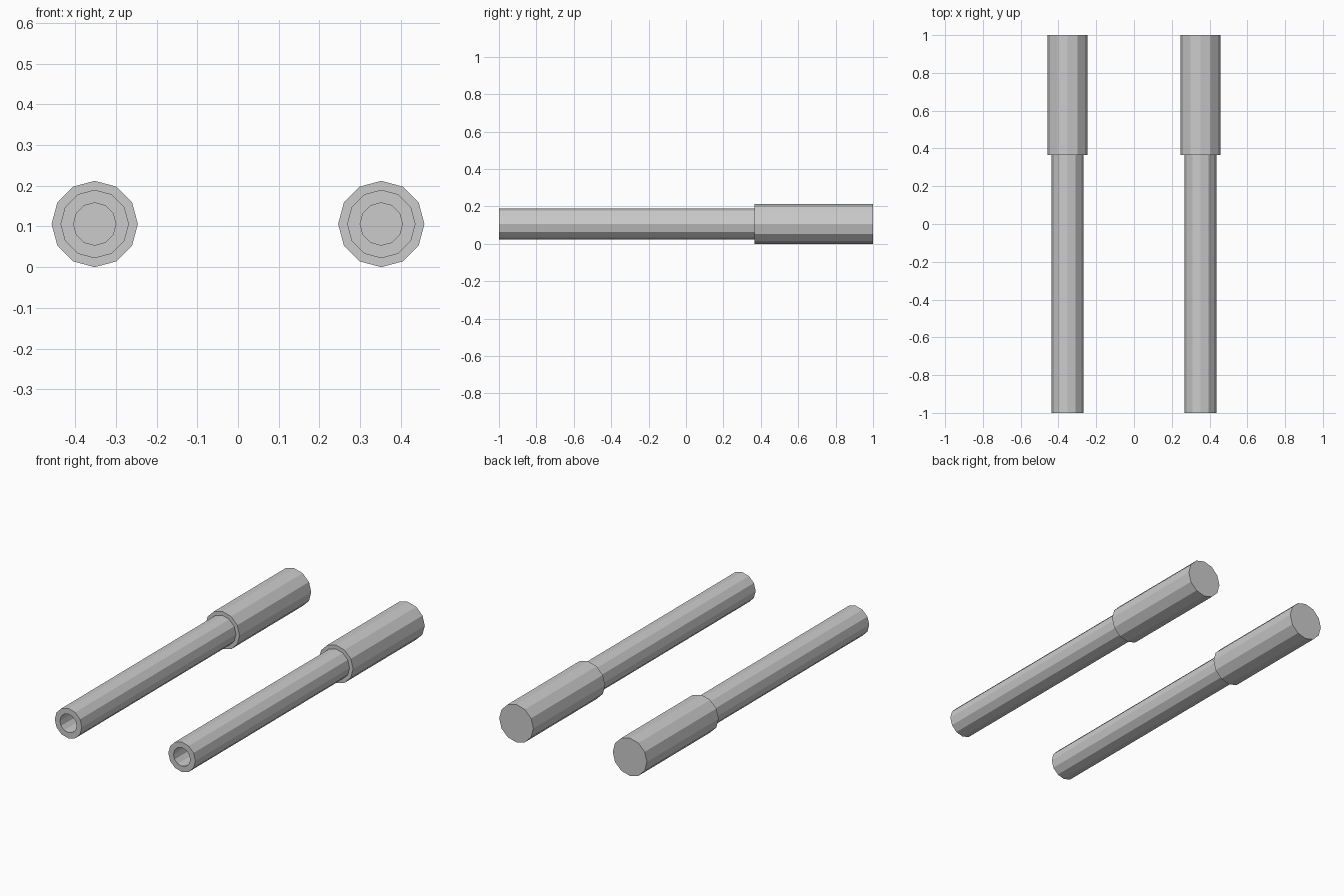
import bpy, bmesh
from math import sin, cos, pi

if "Cube" in bpy.data.objects:
    bpy.data.objects.remove(bpy.data.objects["Cube"])

SIDES = 12
CX, CZ = 0.352, 0.106
R_SLEEVE, R_TUBE, R_BORE = 0.106, 0.084, 0.052
Y_FRONT, Y_STEP, Y_BACK = -1.0, 0.365, 1.0

# (y, radius) rings from the bore floor, out of the mouth, to the closed back
PROFILE = [(Y_STEP, R_BORE), (Y_FRONT, R_BORE), (Y_FRONT, R_TUBE),
           (Y_STEP, R_TUBE), (Y_STEP, R_SLEEVE), (Y_BACK, R_SLEEVE)]


def lathe(name, profile, x, z):
    """Flat-shaded lathe around the y axis with both ends capped."""
    bm = bmesh.new()
    rings = [[bm.verts.new((r * sin(2 * pi * i / SIDES), y, r * cos(2 * pi * i / SIDES)))
              for i in range(SIDES)] for y, r in profile]
    for a, b in zip(rings, rings[1:]):
        for i in range(SIDES):
            j = (i + 1) % SIDES
            bm.faces.new((a[i], a[j], b[j], b[i]))
    bm.faces.new(rings[0])
    bm.faces.new(rings[-1])
    bmesh.ops.recalc_face_normals(bm, faces=bm.faces)
    mesh = bpy.data.meshes.new(name)
    bm.to_mesh(mesh)
    bm.free()
    obj = bpy.data.objects.new(name, mesh)
    obj.location = (x, 0, z)
    bpy.context.collection.objects.link(obj)
    return obj


# Matching pair of stepped tubes
for side, sign in (("left", -1), ("right", 1)):
    lathe(f"stepped_tube_{side}", PROFILE, sign * CX, CZ)
